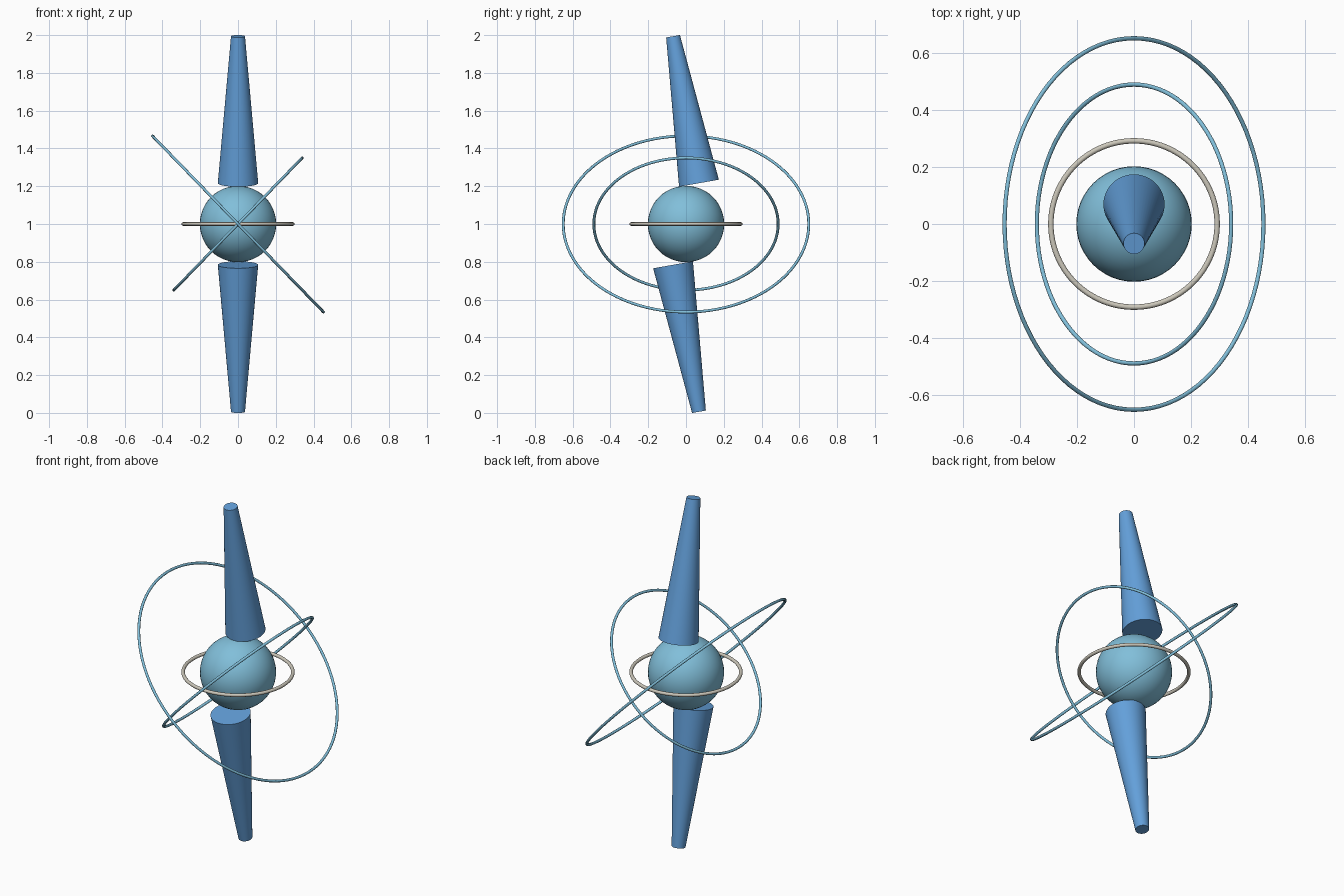
import bpy
import math

cube = bpy.data.objects.get("Cube")
if cube:
    bpy.data.objects.remove(cube, do_unlink=True)


def material(name, color):
    mat = bpy.data.materials.new(name)
    mat.use_nodes = True
    mat.diffuse_color = (*color, 1)
    mat.node_tree.nodes["Principled BSDF"].inputs["Base Color"].default_value = (*color, 1)
    return mat


sky_blue = material("sky_blue", (0.22, 0.52, 0.70))
deep_blue = material("deep_blue", (0.125, 0.35, 0.70))
warm_grey = material("warm_grey", (0.60, 0.57, 0.49))

CENTRE = (0, 0, 1)


def finish(name, mat):
    obj = bpy.context.object
    obj.name = name
    obj.data.materials.append(mat)
    bpy.ops.object.shade_smooth_by_angle(angle=math.radians(40))
    return obj


def ring(name, radius, tube, tilt, mat):
    bpy.ops.mesh.primitive_torus_add(
        major_radius=radius, minor_radius=tube, major_segments=96,
        minor_segments=12, location=CENTRE, rotation=(0, tilt, 0))
    return finish(name, mat)


def beam(name, side):
    # Wide end faces the core; both beams share one tilted direction
    wide, narrow = 0.107, 0.037
    lower, upper = (wide, narrow) if side > 0 else (narrow, wide)
    bpy.ops.mesh.primitive_cone_add(
        vertices=48, radius1=lower, radius2=upper, depth=0.79,
        location=(0, 0, 1 + side * 0.605), rotation=(math.radians(10), 0, 0))
    return finish(name, deep_blue)


# Core
bpy.ops.mesh.primitive_uv_sphere_add(segments=48, ring_count=24, radius=0.202, location=CENTRE)
finish("core_sphere", sky_blue)

# Beams above and below the core
beam("upper_beam", 1)
beam("lower_beam", -1)

# Level ring and two tilted orbit rings
ring("level_ring", 0.291, 0.0095, 0, warm_grey)
ring("inner_orbit_ring", 0.488, 0.0075, -0.8, sky_blue)
ring("outer_orbit_ring", 0.65, 0.0075, 0.8, sky_blue)
